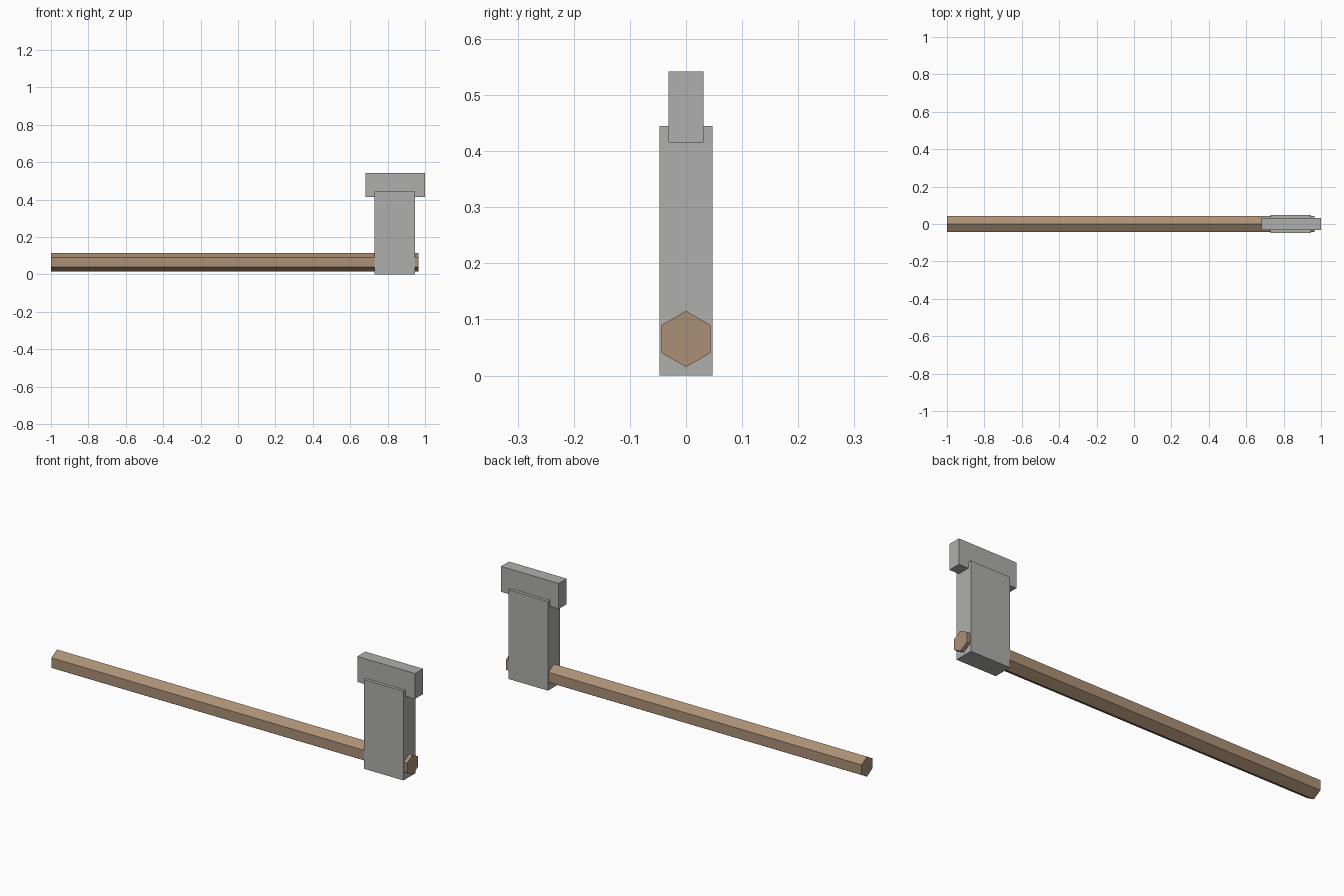
import bpy, bmesh, math
from mathutils import Matrix

if "Cube" in bpy.data.objects:
    bpy.data.objects.remove(bpy.data.objects["Cube"])


def material(name, rgb):
    m = bpy.data.materials.new(name)
    m.diffuse_color = (*rgb, 1)
    m.use_nodes = True
    m.node_tree.nodes["Principled BSDF"].inputs["Base Color"].default_value = m.diffuse_color
    return m


steel = material("grey steel", (0.43, 0.43, 0.42))
wood = material("brown wood", (0.41, 0.28, 0.18))


def finish(name, bm, mat):
    mesh = bpy.data.meshes.new(name)
    bm.to_mesh(mesh)
    bm.free()
    mesh.materials.append(mat)
    obj = bpy.data.objects.new(name, mesh)
    bpy.context.collection.objects.link(obj)
    return obj


def box(name, x0, x1, half_y, z0, z1, mat):
    bm = bmesh.new()
    place = (Matrix.Translation(((x0 + x1) / 2, 0, (z0 + z1) / 2))
             @ Matrix.Diagonal((x1 - x0, 2 * half_y, z1 - z0, 1)))
    bmesh.ops.create_cube(bm, size=1, matrix=place)
    return finish(name, bm, mat)


def hex_rod(name, x0, x1, z, radius, mat):
    # six-sided rod along x, with a corner pointing up
    bm = bmesh.new()
    ring = [bm.verts.new((x0, radius * math.sin(i * math.pi / 3),
                          z + radius * math.cos(i * math.pi / 3))) for i in range(6)]
    face = bm.faces.new(ring)
    ext = bmesh.ops.extrude_face_region(bm, geom=[face], use_keep_orig=True)
    verts = [v for v in ext["geom"] if isinstance(v, bmesh.types.BMVert)]
    bmesh.ops.translate(bm, verts=verts, vec=(x1 - x0, 0, 0))
    bmesh.ops.recalc_face_normals(bm, faces=bm.faces)
    return finish(name, bm, mat)


# Handle passes through the head and sticks out slightly
hex_rod("handle", -1.0, 0.965, 0.065, 0.05, wood)
# Tall head block
box("head_block", 0.729, 0.947, 0.0475, 0.0, 0.445, steel)
# Wider, thinner striking face on top
box("striking_face", 0.681, 1.0, 0.0315, 0.415, 0.542, steel)
